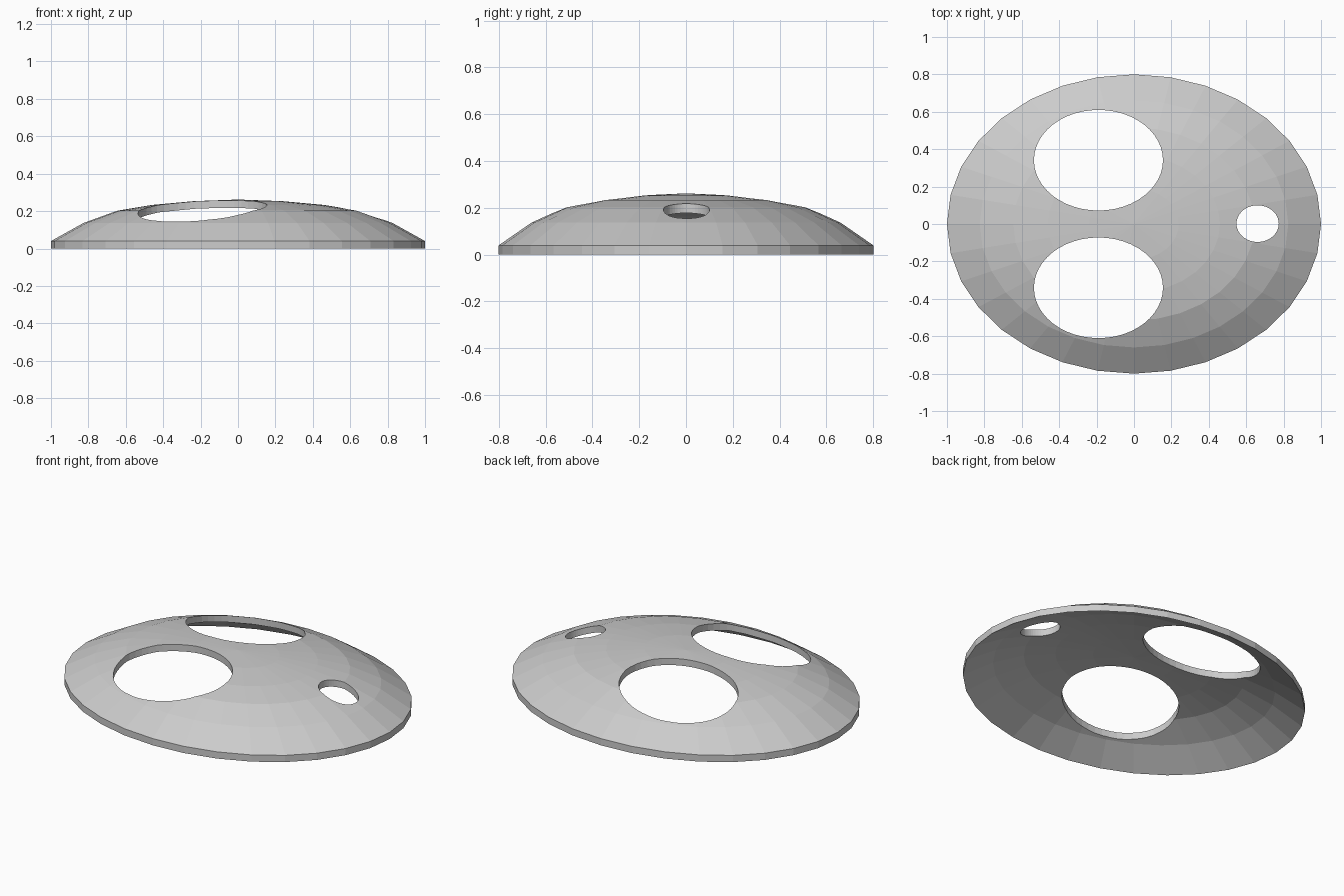
import bpy, bmesh
from math import cos, sin, pi

if "Cube" in bpy.data.objects:
    bpy.data.objects.remove(bpy.data.objects["Cube"])

SIDES = 32
RY = 0.8          # depth of the oval relative to its width
THICK = 0.04      # vertical wall thickness
# upper surface profile: (radius fraction, height)
PROFILE = [(1.0, 0.04), (0.825, 0.137), (0.645, 0.202), (0.46, 0.233), (0.24, 0.253)]
APEX = 0.262


def new_object(name, bm):
    bmesh.ops.recalc_face_normals(bm, faces=bm.faces)
    me = bpy.data.meshes.new(name)
    bm.to_mesh(me)
    bm.free()
    ob = bpy.data.objects.new(name, me)
    bpy.context.collection.objects.link(ob)
    return ob


def skin(bm, drop):
    """One faceted dome surface, lowered by drop; returns its outer ring."""
    rings = [[bm.verts.new((r * cos(2 * pi * i / SIDES), RY * r * sin(2 * pi * i / SIDES), z - drop))
              for i in range(SIDES)] for r, z in PROFILE]
    top = bm.verts.new((0, 0, APEX - drop))
    for i in range(SIDES):
        j = (i + 1) % SIDES
        for a, b in zip(rings, rings[1:]):
            bm.faces.new((a[i], a[j], b[j], b[i]))
        bm.faces.new((rings[-1][i], rings[-1][j], top))
    return rings[0]


# Domed oval shell with a vertical rim
bm = bmesh.new()
outer, inner = skin(bm, 0), skin(bm, THICK)
for i in range(SIDES):
    j = (i + 1) % SIDES
    bm.faces.new((inner[i], inner[j], outer[j], outer[i]))
shell = new_object("domed_shell", bm)


# Oval openings cut straight down through the shell
def cut_opening(name, x, y, rx, ry):
    bm = bmesh.new()
    bmesh.ops.create_cone(bm, cap_ends=True, segments=48, radius1=1, radius2=1, depth=1)
    cutter = new_object(name, bm)
    cutter.location = (x, y, 0.2)
    cutter.scale = (rx, ry, 1)
    cutter.hide_render = True
    cutter.hide_viewport = True
    mod = shell.modifiers.new(name, 'BOOLEAN')
    mod.operation = 'DIFFERENCE'
    mod.solver = 'EXACT'
    mod.object = cutter


for side, label in ((1, "back"), (-1, "front")):
    cut_opening(f"large_opening_cutter_{label}", -0.19, side * 0.341, 0.345, 0.269)
cut_opening("small_opening_cutter", 0.661, 0.002, 0.113, 0.098)
